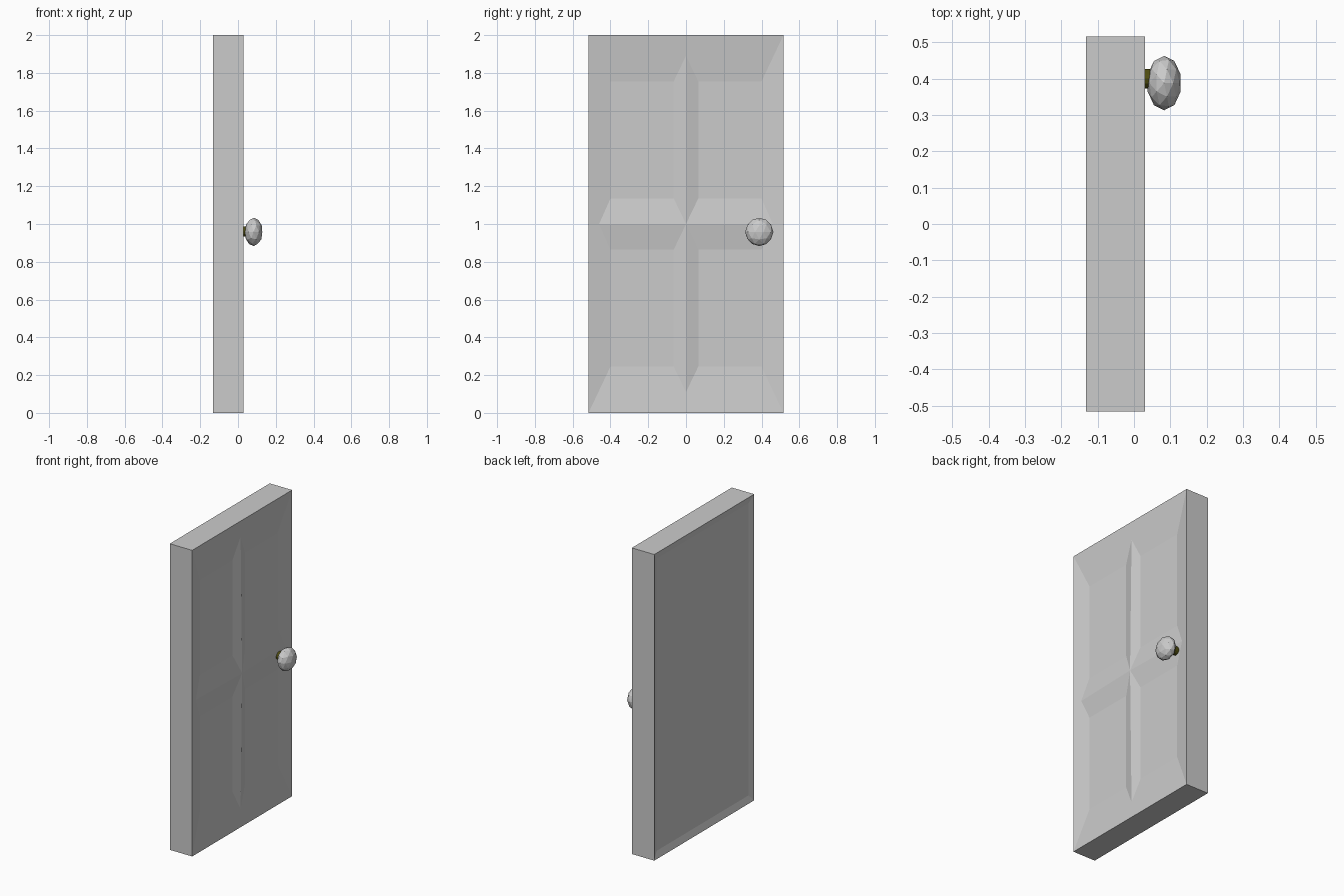
import bpy, bmesh
from math import radians
from mathutils import Matrix

if "Cube" in bpy.data.objects:
    bpy.data.objects.remove(bpy.data.objects["Cube"])

FRONT, BACK, D = 0.03, -0.132, 0.025   # face planes and panel depth
W, H = 0.516, 1.0                      # half width, half height
FLOOR, BFLOOR = FRONT - D, BACK + 0.012

# One quarter of the door: points as (x, y, height from the middle)
P = {
    "O": (FRONT, W, H), "E": (FRONT, 0, H), "F": (FRONT, W, 0),
    "A": (FLOOR, 0.40, 0.755), "B": (FLOOR, 0.065, 0.755),
    "C": (FLOOR, 0.065, 0.135), "G": (FLOOR, 0.40, 0.135),
    "V": (FRONT - 0.45 * D, 0, 0.89), "K": (FRONT - 0.48 * D, 0.46, 0),
    "M": (FRONT, 0, 0),
    "o": (BACK, W, H), "e": (BACK, 0, H), "f": (BACK, W, 0),
    "p": (BFLOOR, 0.475, 0.955), "q": (BFLOOR, 0, 0.955),
    "r": (BFLOOR, 0.475, 0), "m": (BFLOOR, 0, 0),
}
FACES = ["ABCG", "OABVE", "OFKGA", "VBCM", "KGCM",   # panelled face
         "OEeo", "OofF",                             # rim
         "oeqp", "oprf", "pqmr"]                     # recessed back

bm = bmesh.new()
for sy in (1, -1):
    for sz in (1, -1):
        v = {k: bm.verts.new((x, sy * y, 1 + sz * z)) for k, (x, y, z) in P.items()}
        for f in FACES:
            bm.faces.new([v[k] for k in f])
bmesh.ops.remove_doubles(bm, verts=bm.verts, dist=1e-4)
bmesh.ops.recalc_face_normals(bm, faces=bm.faces)
mesh = bpy.data.meshes.new("door_slab")
bm.to_mesh(mesh)
bm.free()
door = bpy.data.objects.new("door_slab", mesh)
bpy.context.collection.objects.link(door)

# Knob stem
bpy.ops.mesh.primitive_cylinder_add(vertices=12, radius=0.027, depth=0.06,
                                    location=(0.025, 0.40, 0.96),
                                    rotation=(0, radians(90), 0))
stem = bpy.context.object
stem.name = "knob_stem"
mat = bpy.data.materials.new("dark_brass")
mat.diffuse_color = (0.08, 0.075, 0.005, 1)
mat.use_nodes = True
mat.node_tree.nodes["Principled BSDF"].inputs["Base Color"].default_value = mat.diffuse_color
stem.data.materials.append(mat)

# Faceted, flattened knob
bpy.ops.mesh.primitive_ico_sphere_add(subdivisions=2, radius=0.075,
                                      location=(0.083, 0.388, 0.958))
knob = bpy.context.object
knob.name = "door_knob"
knob.data.transform(Matrix.Diagonal((0.64, 1, 1, 1)))
